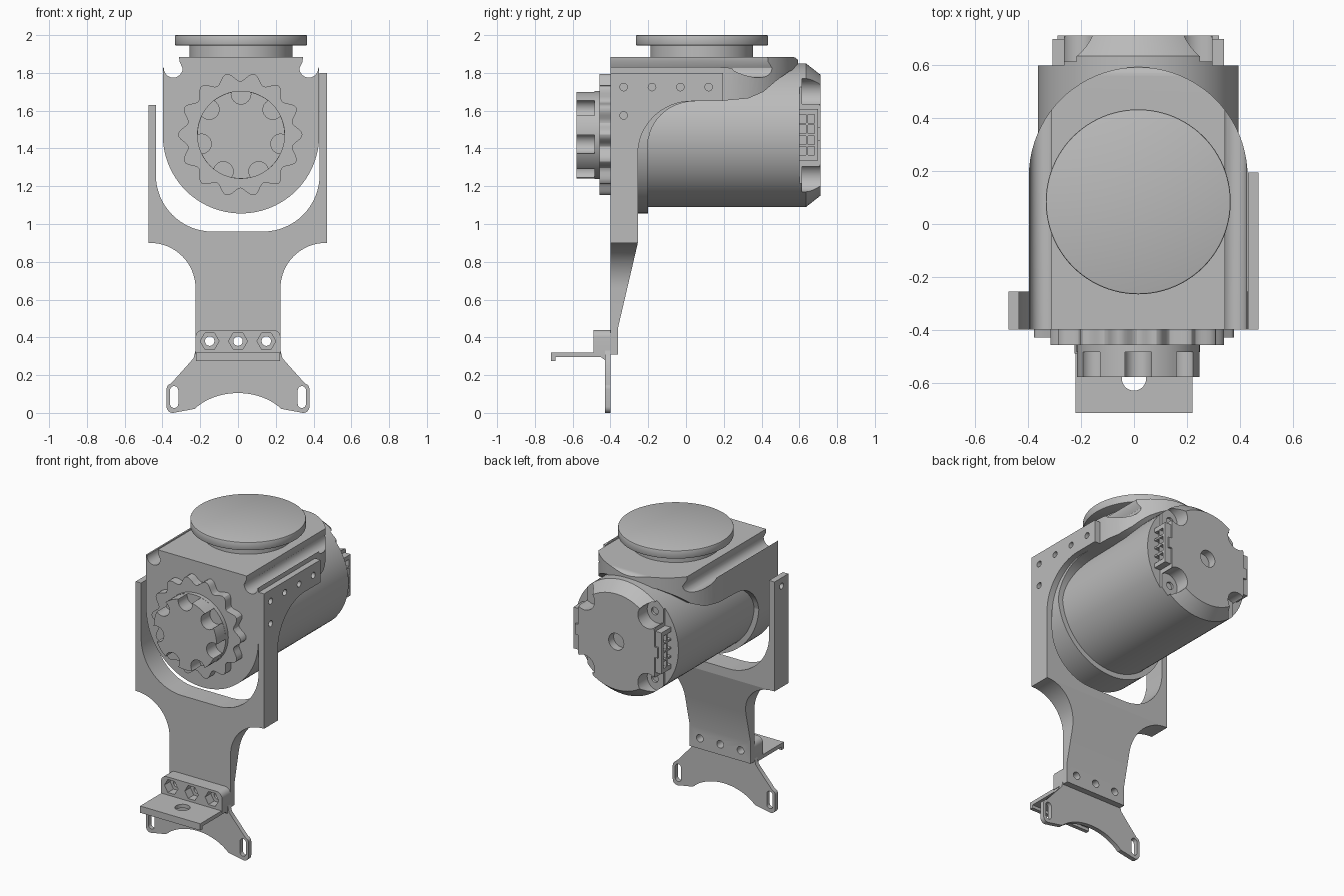
import bpy, bmesh
from math import sin, cos, radians, pi, tau

if "Cube" in bpy.data.objects:
    bpy.data.objects.remove(bpy.data.objects["Cube"])

grey = bpy.data.materials.new("machined grey")
grey.use_nodes = True
grey.diffuse_color = (0.5, 0.5, 0.5, 1)
grey.node_tree.nodes["Principled BSDF"].inputs["Base Color"].default_value = (0.5, 0.5, 0.5, 1)

CX, CZ = 0.016, 1.47      # motor axis


def arc(cx, cy, r, a0, a1, n=16, ry=None):
    ry = ry or r
    angles = [radians(a0 + (a1 - a0) * i / n) for i in range(n + 1)]
    return [(cx + r * cos(a), cy + ry * sin(a)) for a in angles]


def circle(cx, cy, r, n=48, turn=0):
    return [(cx + r * cos(tau * i / n + turn), cy + r * sin(tau * i / n + turn)) for i in range(n)]


def rect(x0, x1, y0, y1):
    return [(x0, y0), (x1, y0), (x1, y1), (x0, y1)]


def prism(name, pts, axis, lo, hi, scale_hi=None):
    """Extrude an outline along an axis; scale_hi shrinks the far end about the motor axis."""
    place = {"x": lambda p, d: (d, p[0], p[1]),
             "y": lambda p, d: (p[0], d, p[1]),
             "z": lambda p, d: (p[0], p[1], d)}[axis]
    far = pts if scale_hi is None else [
        (CX + (u - CX) * scale_hi, CZ + (v - CZ) * scale_hi) for u, v in pts]
    bm = bmesh.new()
    a = [bm.verts.new(place(p, lo)) for p in pts]
    b = [bm.verts.new(place(p, hi)) for p in far]
    bm.faces.new(a)
    bm.faces.new(b)
    for i in range(len(pts)):
        j = (i + 1) % len(pts)
        bm.faces.new((a[i], a[j], b[j], b[i]))
    bmesh.ops.remove_doubles(bm, verts=bm.verts, dist=0.0002)
    bmesh.ops.recalc_face_normals(bm, faces=bm.faces)
    mesh = bpy.data.meshes.new(name)
    bm.to_mesh(mesh)
    bm.free()
    obj = bpy.data.objects.new(name, mesh)
    obj.data.materials.append(grey)
    bpy.context.collection.objects.link(obj)
    return obj


def apply(obj, mod):
    bpy.context.view_layer.objects.active = obj
    bpy.ops.object.modifier_apply(modifier=mod.name)


def boolean(obj, op, *tools):
    for tool in tools:
        mod = obj.modifiers.new("cut", "BOOLEAN")
        mod.operation, mod.solver, mod.object = op, "EXACT", tool
        apply(obj, mod)
        bpy.data.objects.remove(tool)
    return obj


def drill(obj, axis, lo, hi, spots, r, n=24, turn=0):
    return boolean(obj, "DIFFERENCE",
                   *[prism("drill", circle(u, v, r, n, turn), axis, lo, hi) for u, v in spots])


def bevel(obj, width):
    mod = obj.modifiers.new("edge", "BEVEL")
    mod.width, mod.segments, mod.limit_method = width, 2, "ANGLE"
    apply(obj, mod)


# Fork-shaped yoke, tapering to a thin tongue
outline = [(-0.475, 0.9), (-0.475, 1.63), (-0.435, 1.63)]
outline += arc(-0.135, 1.26, 0.3, 180, 270) + arc(0.132, 1.26, 0.3, 270, 360)
outline += [(0.432, 1.8), (0.472, 1.8), (0.472, 0.9)]
outline += arc(0.465, 0.66, 0.24, 90, 180) + [(0.225, 0.31), (-0.225, 0.31)]
outline += arc(-0.465, 0.66, 0.24, 0, 90)
yoke = prism("yoke", outline, "y", -0.4, -0.2)
side = [(-0.5, 0.2), (-0.36, 0.2), (-0.36, 0.45), (-0.255, 0.9), (-0.255, 1.9), (-0.5, 1.9)]
boolean(yoke, "INTERSECT", prism("yoke side", side, "x", -0.6, 0.6))
bolts = [(-0.15, 0.38), (0, 0.38), (0.15, 0.38)]
drill(yoke, "y", -0.6, 0, bolts, 0.025)
drill(yoke, "x", -0.6, 0.6, [(-0.33, 1.575)], 0.02)
drill(yoke, "x", 0.4, 0.6, [(-0.33, 1.725)], 0.02)

# Long arm reaching back along the holder
side_arm = prism("side_arm", [(-0.255, 1.8), (0.195, 1.8), (0.195, 1.65)]
                 + arc(0.03, 1.37, 0.285, 90, 180, ry=0.28), "x", 0.432, 0.472)
drill(side_arm, "x", 0.4, 0.6, [(-0.18, 1.725), (-0.03, 1.725), (0.12, 1.725)], 0.02)

# Foot plate with slotted feet
half = [(0.225, 0.33), (0.235, 0.29), (0.27, 0.25), (0.355, 0.155)]
half += arc(0.345, 0.125, 0.033, 45, 0, 6) + arc(0.345, 0.033, 0.033, 0, -110, 8)
half += arc(0, -0.13, 0.3, 40, 90, 10, ry=0.235)
plate = half + [(-x, z) for x, z in reversed(half[:-1])]
foot_plate = prism("foot_plate", plate, "y", -0.43, -0.4)
for x in (-0.338, 0.338):
    slot = arc(x, 0.12, 0.022, 0, 180, 8) + arc(x, 0.048, 0.022, 180, 360, 8)
    boolean(foot_plate, "DIFFERENCE", prism("slot", slot, "y", -0.6, -0.2))

# Bolt block with hexagonal recesses
block = [(-0.225, 0.31), (0.225, 0.31)] + arc(0.185, 0.4, 0.04, 0, 90, 6)
block += arc(-0.185, 0.4, 0.04, 90, 180, 6)
bolt_block = prism("bolt_block", block, "y", -0.49, -0.4)
drill(bolt_block, "y", -0.6, -0.43, bolts, 0.05, 6)
drill(bolt_block, "y", -0.6, 0, bolts, 0.025)

# Shelf with a turned-down lip
shelf = prism("shelf", [(-0.715, 0.275), (-0.69, 0.275), (-0.69, 0.295), (-0.45, 0.295),
                        (-0.43, 0.28), (-0.42, 0.32), (-0.715, 0.32)], "x", -0.222, 0.222)
drill(shelf, "z", 0, 1, [(0, -0.585)], 0.046)

# Motor holder: round front plate with a grooved hood running back
left = [(-0.398, 1.83)] + arc(-0.343, 1.825, 0.05, 180, 360, 12)
left += [(-0.31, 1.86), (-0.312, 1.885)]
front = arc(CX, CZ, 0.414, 180, 360, 48) + [(2 * CX - x, z) for x, z in left] + left[::-1]
holder = prism("motor_holder", front, "y", -0.4, 0.7)
hood_side = [(-0.5, 1), (-0.2, 1), (-0.2, 1.45)] + arc(0.05, 1.42, 0.25, 170, 90, 12, ry=0.23)
hood_side += [(0.22, 1.655), (0.33, 1.665), (0.41, 1.7), (0.48, 1.76), (0.55, 1.81), (0.62, 1.83)]
hood_side += arc(0.56, 1.845, 0.04, 0, 90, 6) + [(-0.5, 1.885)]
plan = [(-0.398, -0.4), (0.43, -0.4)] + arc(CX, 0.18, 0.414, 0, 180, 40)
boolean(holder, "INTERSECT", prism("hood side", hood_side, "x", -0.6, 0.6),
        prism("hood plan", plan, "z", 0.9, 2))

# Motor body and chamfered end cap
prism("motor_body", circle(CX, CZ, 0.38, 72), "y", -0.25, 0.6)
cap = prism("motor_cap", circle(CX, CZ, 0.38, 72), "y", 0.58, 0.635)
boolean(cap, "UNION", prism("chamfer", circle(CX, CZ, 0.38, 72), "y", 0.635, 0.713, 0.84))
boolean(cap, "INTERSECT", prism("cap sides", rect(-0.265, 0.297, 1, 2), "y", 0.5, 0.8))
drill(cap, "y", 0.66, 0.8, [(CX, CZ)], 0.056, 32)
corners = [(CX + sx * 0.235, CZ + sz * 0.225) for sx in (-1, 1) for sz in (-1, 1)]
drill(cap, "y", 0.615, 0.8, corners, 0.075)
drill(cap, "y", 0.59, 0.8, [(CX + (x - CX) * 0.92, z) for x, z in corners], 0.025)

# Plug sockets on both sides of the cap
for name, s in (("left_socket", 1), ("right_socket", -1)):
    inner, outer = CX + s * 0.25, CX + s * 0.325
    socket = prism(name, rect(0.575, 0.7, 1.335, 1.61), "x", inner, outer)
    for row in range(4):
        for col in range(2):
            y, z = 0.6 + col * 0.045, 1.365 + row * 0.057
            boolean(socket, "DIFFERENCE",
                    prism("cell", rect(y, y + 0.036, z, z + 0.045), "x", CX + s * 0.285, outer + s))
    prism(name + "_latch", rect(0.69, 0.713, 1.44, 1.51), "x", inner, CX + s * 0.305)

# Scalloped ring and notched knob on the front
gear = []
for i in range(168):
    a = tau * i / 168
    r = 0.306 + 0.023 * cos(14 * a)
    gear.append((CX - 0.004 + r * cos(a), CZ + 0.003 + r * sin(a)))
prism("scalloped_ring", gear, "y", -0.458, -0.39)
prism("knob_base", circle(CX, 1.472, 0.233, 64), "y", -0.485, -0.45)
knob = prism("knob", circle(CX, 1.472, 0.232, 64), "y", -0.58, -0.48)
notches = circle(CX, 1.472, 0.215, 7, pi / 2)
drill(knob, "y", -0.7, -0.4, notches, 0.052)

# Turntable on top
prism("turntable_neck", circle(CX, 0.084, 0.272, 72), "z", 1.87, 1.96)
turntable = prism("turntable", circle(CX, 0.084, 0.35, 96), "z", 1.945, 2)
bevel(turntable, 0.006)

# Smooth the round surfaces, keep hard edges
for obj in bpy.context.collection.objects:
    if obj.type == "MESH" and grey.name in obj.data.materials:
        bpy.ops.object.select_all(action="DESELECT")
        obj.select_set(True)
        bpy.context.view_layer.objects.active = obj
        bpy.ops.object.shade_smooth_by_angle(angle=radians(30))
